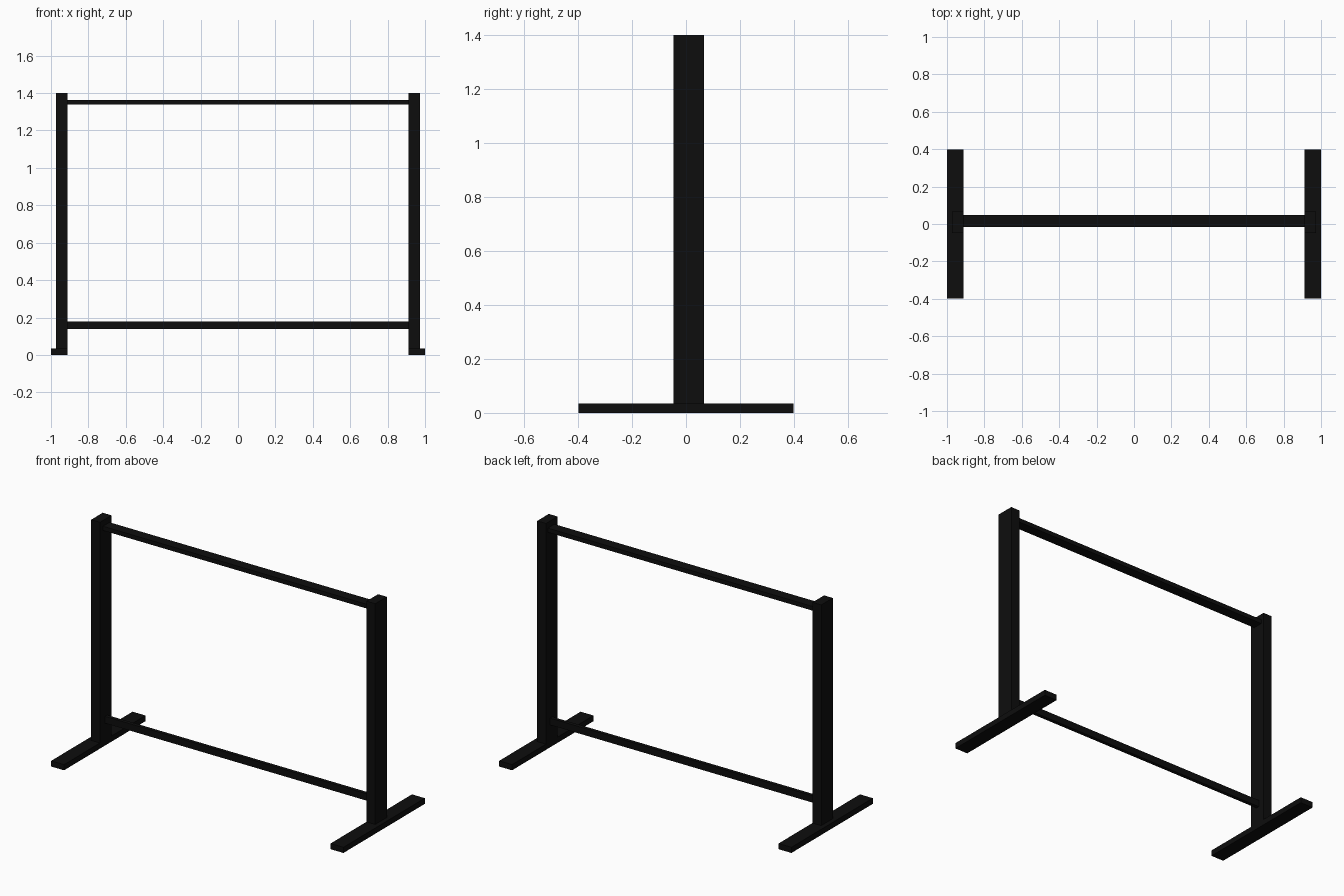
import bpy

if "Cube" in bpy.data.objects:
    bpy.data.objects.remove(bpy.data.objects["Cube"])

black = bpy.data.materials.new("black_metal")
black.diffuse_color = (0.004, 0.004, 0.004, 1)
black.use_nodes = True
black.node_tree.nodes["Principled BSDF"].inputs["Base Color"].default_value = black.diffuse_color


def box(name, lo, hi):
    """Box spanning two opposite corners."""
    bpy.ops.mesh.primitive_cube_add(size=1, location=[(a + b) / 2 for a, b in zip(lo, hi)])
    ob = bpy.context.object
    ob.name = name
    ob.scale = [b - a for a, b in zip(lo, hi)]
    bpy.ops.object.transform_apply(location=False, rotation=False, scale=True)
    ob.data.materials.append(black)
    return ob


# Feet and upright posts, one pair per side
for side, s in (("left", -1), ("right", 1)):
    def span(a, b):
        return sorted((s * a, s * b))
    x0, x1 = span(0.912, 1.0)
    box(side + "_foot", (x0, -0.398, 0), (x1, 0.398, 0.035))
    x0, x1 = span(0.912, 0.972)
    box(side + "_post", (x0, -0.047, 0.035), (x1, 0.066, 1.4))

# Flat top rail and narrow lower rail between the posts
box("top_rail", (-0.912, -0.017, 1.338), (0.912, 0.047, 1.364))
box("lower_rail", (-0.912, 0.003, 0.138), (0.912, 0.025, 0.18))
